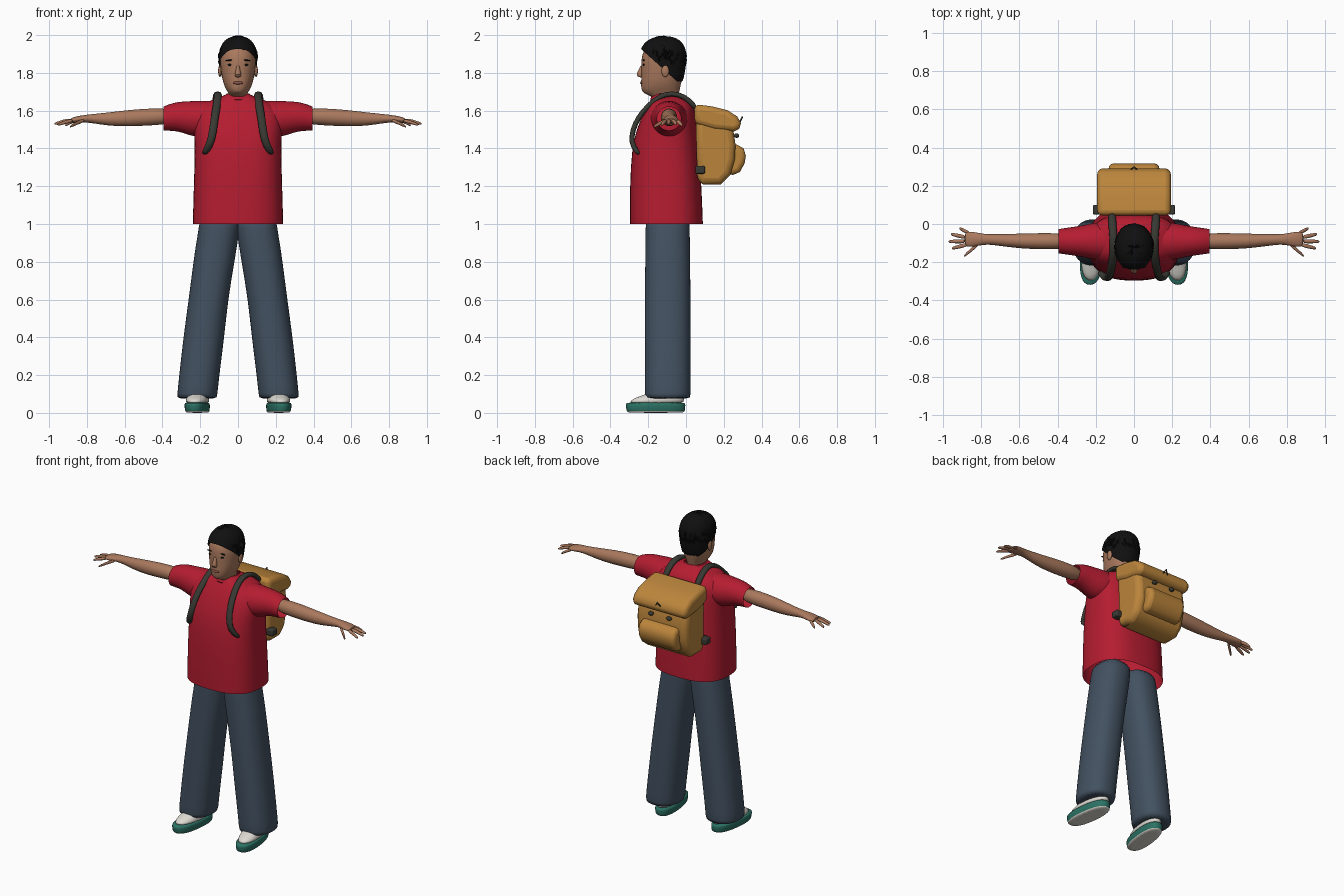
import bpy, bmesh, math, random
from mathutils import Vector, Matrix

if "Cube" in bpy.data.objects:
    bpy.data.objects.remove(bpy.data.objects["Cube"])


def material(name, r, g, b):
    m = bpy.data.materials.new(name)
    m.use_nodes = True
    m.diffuse_color = (r, g, b, 1)
    bsdf = m.node_tree.nodes["Principled BSDF"]
    bsdf.inputs["Base Color"].default_value = (r, g, b, 1)
    bsdf.inputs["Roughness"].default_value = 0.8
    return m


RED = material("shirt red", .46, .012, .03)
DENIM = material("denim blue", .055, .082, .118)
SKIN = material("skin", .40, .19, .11)
HAIR = material("hair black", .005, .005, .005)
TAN = material("pack ochre", .50, .235, .045)
STRAP = material("strap grey", .04, .04, .033)
WHITE = material("shoe white", .72, .70, .64)
TEAL = material("sole teal", .025, .17, .13)
LIP = material("lip brown", .25, .09, .06)
X, Y, Z = Vector((1, 0, 0)), Vector((0, 1, 0)), Vector((0, 0, 1))
made = []


def finish(name, bm, mat, mirror=False, subsurf=0, bevel=0, solid=0):
    """Turn a bmesh into an object with its modifiers."""
    bmesh.ops.recalc_face_normals(bm, faces=bm.faces)
    me = bpy.data.meshes.new(name)
    bm.to_mesh(me)
    bm.free()
    me.materials.append(mat)
    ob = bpy.data.objects.new(name, me)
    bpy.context.collection.objects.link(ob)
    if bevel:
        mod = ob.modifiers.new("bevel", "BEVEL")
        mod.width, mod.segments, mod.limit_method = bevel, 3, "ANGLE"
        mod.angle_limit = math.radians(50)
    if solid:
        mod = ob.modifiers.new("solid", "SOLIDIFY")
        mod.thickness, mod.offset = solid, 0
    if mirror:
        ob.modifiers.new("mirror", "MIRROR").use_mirror_merge = False
    if subsurf:
        mod = ob.modifiers.new("smooth", "SUBSURF")
        mod.levels = mod.render_levels = subsurf
    made.append(ob)
    return ob


def loft_mesh(rings, u, v, n=2.0, segs=24, caps=True):
    """Skin superellipse rings given as (centre, radius along u, radius along v)."""
    bm = bmesh.new()
    loops = []
    for centre, a, b in rings:
        loop = []
        for i in range(segs):
            c, s = math.cos(math.tau * i / segs), math.sin(math.tau * i / segs)
            du = math.copysign(abs(c) ** (2 / n), c) * a
            dv = math.copysign(abs(s) ** (2 / n), s) * b
            loop.append(bm.verts.new(Vector(centre) + u * du + v * dv))
        loops.append(loop)
    for p, q in zip(loops, loops[1:]):
        for i in range(segs):
            j = (i + 1) % segs
            bm.faces.new((p[i], p[j], q[j], q[i]))
    if caps:
        bm.faces.new(loops[0])
        bm.faces.new(loops[-1])
    return bm


def upright(rows):
    """Rows of (z, half width, front y, back y) to rings."""
    return [((0, (f + b) / 2, z), w, (b - f) / 2) for z, w, f, b in rows]


def blob(name, loc, size, mat, mirror=False, rot=0, axis="Y"):
    bm = bmesh.new()
    m = Matrix.Translation(loc) @ Matrix.Rotation(rot, 4, axis) @ Matrix.Diagonal((*size, 1))
    bmesh.ops.create_uvsphere(bm, u_segments=16, v_segments=10, radius=1, matrix=m)
    return finish(name, bm, mat, mirror)


def extrude_profile(name, points, half, mat, bevel):
    """Side profile of (y, z) points pushed out to both sides."""
    bm = bmesh.new()
    face = bm.faces.new([bm.verts.new((-half, y, z)) for y, z in points])
    ext = bmesh.ops.extrude_face_region(bm, geom=[face])["geom"]
    bmesh.ops.translate(bm, vec=(2 * half, 0, 0),
                        verts=[g for g in ext if isinstance(g, bmesh.types.BMVert)])
    return finish(name, bm, mat, bevel=bevel)


# Shirt: torso, sleeves, collar
torso = upright([(1.0, .24, -.297, .09), (1.01, .24, -.297, .09), (1.2, .235, -.298, .083),
                 (1.4, .228, -.288, .068), (1.5, .235, -.262, .058), (1.58, .24, -.23, .05),
                 (1.63, .20, -.205, .04), (1.66, .13, -.185, .01), (1.685, .065, -.17, -.035)])
finish("shirt_torso", loft_mesh(torso, X, Y, 2.6, 32, caps=False), RED, subsurf=1)
sleeve = [((.10, -.09, 1.56), .10, .09), ((.20, -.09, 1.555), .10, .10),
          ((.26, -.09, 1.56), .085, .09), ((.32, -.09, 1.57), .075, .078),
          ((.37, -.09, 1.563), .068, .07), ((.395, -.09, 1.558), .064, .063)]
finish("sleeves", loft_mesh(sleeve, Y, Z, caps=False), RED, True, 1)
collar = [((0, -.105, 1.655), .075, .085), ((0, -.105, 1.68), .066, .075), ((0, -.103, 1.69), .06, .068)]
finish("collar", loft_mesh(collar, X, Y, caps=False), RED, subsurf=1, solid=.006)

# Arms and hands
arm = [((.34, -.09, 1.57), .04, .04), ((.45, -.09, 1.568), .044, .046), ((.58, -.09, 1.56), .04, .044),
       ((.68, -.085, 1.555), .033, .036), ((.77, -.08, 1.558), .025, .024), ((.81, -.08, 1.558), .033, .02),
       ((.86, -.08, 1.552), .042, .017), ((.89, -.08, 1.548), .036, .012)]
finish("arms", loft_mesh(arm, Y, Z), SKIN, True, 1)
fingers = [("index", (.87, -.107, 1.548), (.955, -.128, 1.525)),
           ("middle", (.88, -.09, 1.55), (.972, -.092, 1.53)),
           ("ring", (.88, -.07, 1.55), (.96, -.053, 1.528)),
           ("little", (.86, -.05, 1.548), (.915, -.022, 1.522)),
           ("thumb", (.81, -.10, 1.55), (.89, -.168, 1.515))]
for label, a, b in fingers:
    a, b = Vector(a), Vector(b)
    rings = [(a, .012, .011), (a.lerp(b, .5) + Z * .004, .011, .010), (a.lerp(b, .9), .009, .008), (b, .004, .004)]
    finish(label + "_fingers", loft_mesh(rings, Y, Z, segs=10), SKIN, True, 1)

# Head and neck
head = upright([(1.60, .054, -.155, -.04), (1.67, .052, -.165, -.04), (1.683, .046, -.205, -.04),
                (1.70, .056, -.236, -.035), (1.73, .073, -.239, -.028), (1.77, .085, -.238, -.02),
                (1.82, .092, -.236, -.012), (1.87, .096, -.238, -.008), (1.92, .09, -.227, -.012),
                (1.96, .07, -.19, -.03), (1.98, .02, -.13, -.08)])
finish("head", loft_mesh(head, X, Y, 2.15), SKIN, subsurf=1)
nose = [((0, -.23, 1.845), .008, .008), ((0, -.24, 1.81), .012, .014),
        ((0, -.246, 1.79), .019, .02), ((0, -.236, 1.775), .015, .014)]
finish("nose", loft_mesh(nose, X, Y, segs=12), SKIN, subsurf=1)
blob("ears", (.096, -.11, 1.81), (.009, .02, .032), SKIN, True)
blob("eyes", (.04, -.223, 1.843), (.015, .006, .006), HAIR, True)
blob("eyebrows", (.042, -.224, 1.867), (.024, .006, .004), HAIR, True, rot=.08)
blob("lips", (0, -.235, 1.747), (.028, .008, .008), LIP)

# Hair: a cap cut along a slanted hairline, with seeded tufts
cap = upright([(1.75, .078, -.2, -.018), (1.78, .092, -.23, -.01), (1.82, .099, -.238, -.002),
               (1.87, .103, -.244, .003), (1.92, .10, -.242, .002), (1.96, .084, -.222, -.016),
               (1.985, .055, -.185, -.05), (1.995, .02, -.14, -.09)])
bm = loft_mesh(cap, X, Y, 2.1, 32)
bmesh.ops.bisect_plane(bm, geom=bm.verts[:] + bm.edges[:] + bm.faces[:], plane_co=(0, -.05, 1.757),
                       plane_no=(0, .9, 1), clear_inner=True)
finish("hair_cap", bm, HAIR, subsurf=1)
random.seed(4)
bm = bmesh.new()
for _ in range(260):
    d = Vector([random.gauss(0, 1) for _ in range(3)]).normalized()
    p = Vector((d.x * .099, -.12 + d.y * .118, 1.877 + d.z * .114))
    if p.z > 1.785 + max(0, -.05 - p.y) * .9:
        m = Matrix.Translation(p) @ d.to_track_quat("Z", "Y").to_matrix().to_4x4()
        m = m @ Matrix.Rotation(random.uniform(-.4, .4), 4, "Z") @ Matrix.Diagonal((.006, .02, .008, 1))
        bmesh.ops.create_icosphere(bm, subdivisions=1, radius=1, matrix=m)
finish("hair_tufts", bm, HAIR)

# Trousers: flared legs that overlap at the hips
leg_rows = [(.075, .11, .322), (.085, .11, .324), (.2, .098, .312), (.4, .072, .29), (.6, .052, .262),
            (.8, .018, .237), (.9, .002, .222), (.98, -.01, .208), (1.06, -.01, .20)]
legs = [(((a + b) / 2, -.097, z), (b - a) / 2, .122 - .012 * max(0, z - .6)) for z, a, b in leg_rows]
finish("trouser_legs", loft_mesh(legs, X, Y, 2.3), DENIM, True, 1)

# Shoes, turned slightly outward
turn = Matrix.Rotation(math.radians(7), 3, "Z")
u, v = turn @ X, turn @ Y
sole = [((.215, -.16, 0), .056, .15), ((.215, -.16, .006), .06, .155),
        ((.216, -.161, .03), .064, .16), ((.216, -.161, .05), .063, .16), ((.216, -.161, .056), .058, .155)]
bm = loft_mesh(sole, u, v, 2.4)
# Rubber side, pale underside
bm.normal_update()
for f in bm.faces:
    f.material_index = int(f.calc_center_median().z < .004)
finish("shoe_soles", bm, TEAL, True, 1).data.materials.append(WHITE)
upper = [((.215, -.16, .045), .061, .155), ((.214, -.15, .07), .06, .142), ((.212, -.128, .09), .055, .115),
         ((.207, -.10, .11), .048, .08), ((.205, -.09, .16), .045, .06)]
finish("shoe_uppers", loft_mesh(upper, u, v, 2.2), WHITE, True, 1)

# Backpack: body, flap, front pocket, fastenings
extrude_profile("pack_body", [(.06, 1.225), (.09, 1.21), (.185, 1.21), (.235, 1.26), (.258, 1.34), (.262, 1.42),
                              (.25, 1.5), (.22, 1.58), (.05, 1.6)], .182, TAN, .035)
extrude_profile("pack_flap", [(.045, 1.635), (.14, 1.622), (.22, 1.602), (.27, 1.57), (.291, 1.535), (.283, 1.505),
                              (.255, 1.49), (.15, 1.5), (.045, 1.53)], .193, TAN, .028)
extrude_profile("pack_pocket", [(.21, 1.265), (.25, 1.26), (.285, 1.275), (.31, 1.32), (.317, 1.36), (.305, 1.4),
                                (.27, 1.42), (.22, 1.42)], .133, TAN, .025)
blob("pack_buckles", (.065, .268, 1.468), (.018, .014, .012), STRAP, True)
bm = bmesh.new()
bmesh.ops.create_cone(bm, segments=3, radius1=.024, radius2=.024, depth=.008, cap_ends=False,
                      matrix=Matrix.Translation((0, .288, 1.545)) @ Matrix.Rotation(math.radians(65), 4, "X"))
finish("flap_ring", bm, STRAP, solid=.006)

# Shoulder straps as thick ribbons, and the lower strap ends
path = [(.115, .06, 1.6), (.115, .02, 1.655), (.11, -.04, 1.69), (.105, -.11, 1.69), (.108, -.17, 1.655),
        (.118, -.23, 1.595), (.128, -.272, 1.53), (.137, -.29, 1.46), (.155, -.282, 1.41), (.18, -.245, 1.365)]
bm = bmesh.new()
rows = [[bm.verts.new(Vector(p) + X * s) for s in (-.023, .023)] for p in path]
for p, q in zip(rows, rows[1:]):
    bm.faces.new((p[0], p[1], q[1], q[0]))
finish("shoulder_straps", bm, STRAP, True, 1, solid=.03)
bm = bmesh.new()
bmesh.ops.create_cube(bm, size=1, matrix=Matrix.Translation((.19, .075, 1.287)) @ Matrix.Diagonal((.05, .05, .042, 1)))
finish("lower_strap_ends", bm, STRAP, True, bevel=.008)

# Smooth shading with crisp edges
bpy.ops.object.select_all(action="DESELECT")
for ob in made:
    ob.select_set(True)
bpy.context.view_layer.objects.active = made[0]
bpy.ops.object.shade_smooth_by_angle(angle=math.radians(50))
